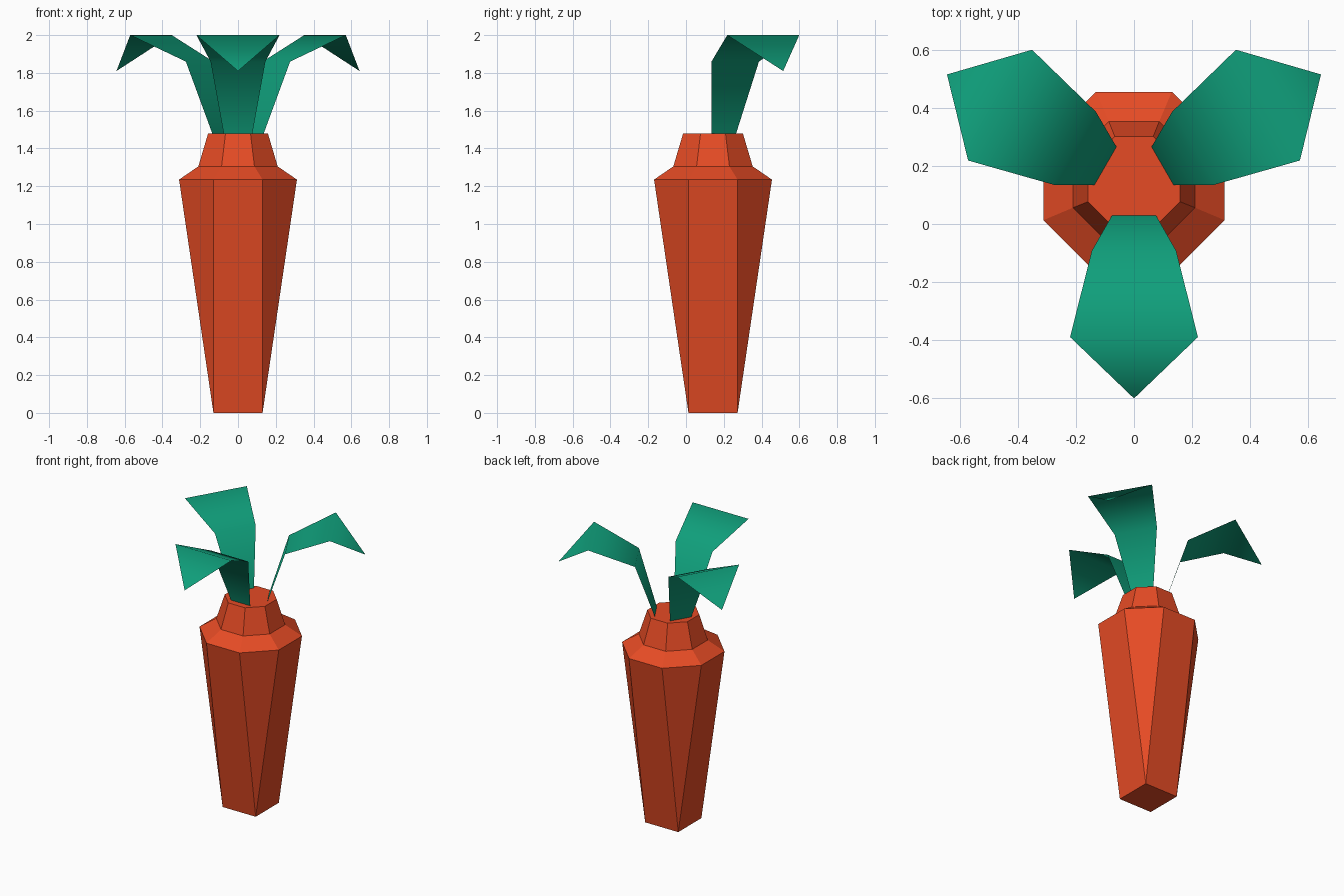
import bpy
from math import cos, sin, radians

if "Cube" in bpy.data.objects:
    bpy.data.objects.remove(bpy.data.objects["Cube"])

CY = 0.143  # y position of the root axis


def material(name, color):
    m = bpy.data.materials.new(name)
    m.diffuse_color = color
    m.use_nodes = True
    m.node_tree.nodes["Principled BSDF"].inputs["Base Color"].default_value = m.diffuse_color
    return m


def add_mesh(name, verts, faces, mat, smooth=False):
    me = bpy.data.meshes.new(name)
    me.from_pydata(verts, [], faces)
    me.materials.append(mat)
    me.polygons.foreach_set("use_smooth", [smooth] * len(faces))
    me.update()
    ob = bpy.data.objects.new(name, me)
    bpy.context.collection.objects.link(ob)
    return ob


def octagon(r, c, z):
    """Counter-clockwise ring: half width r, half side length c."""
    pts = [(-c, -r), (c, -r), (r, -c), (r, c), (c, r), (-c, r), (-r, c), (-r, -c)]
    return [(x, y + CY, z) for x, y in pts]


orange = material("root_orange", (0.79, 0.07, 0.018, 1))
green = material("leaf_green", (0.005, 0.35, 0.2, 1))

# Root: square tip widening to an octagonal shoulder, then a narrow crown
b = 0.13
verts = [(x, y + CY, 0) for x, y in ((-b, -b), (b, -b), (b, b), (-b, b))]
for r, c, z in ((0.312, 0.13, 1.235), (0.21, 0.087, 1.305), (0.158, 0.066, 1.48)):
    verts += octagon(r, c, z)
faces = [(3, 2, 1, 0), tuple(range(20, 28))]
for i in range(4):
    j, k = (i + 1) % 4, 4 + 2 * i
    faces.append((i, j, k + 1, k))                    # broad side
    faces.append((j, 4 + (2 * i + 2) % 8, k + 1))     # corner triangle
for ring in (4, 12):
    for i in range(8):
        j = (i + 1) % 8
        faces.append((ring + i, ring + j, ring + 8 + j, ring + 8 + i))
add_mesh("carrot_root", verts, faces, orange)

# Leaves: bent sheets, (distance outward, half width, height), three around the axis
profile = [(0.112, 0.075, 1.475), (0.235, 0.145, 1.86), (0.532, 0.22, 2.0)]
tip = (0.743, 0, 1.81)
for n in range(3):
    a = radians(-90 + 120 * n)

    def place(d, s, z):
        return (d * cos(a) - s * sin(a), CY + d * sin(a) + s * cos(a), z)

    verts = [place(d, s * w, z) for d, w, z in profile for s in (-1, 1)] + [place(*tip)]
    add_mesh(f"leaf_{n + 1}", verts, [(0, 2, 3, 1), (2, 4, 5, 3), (4, 6, 5)], green, True)
